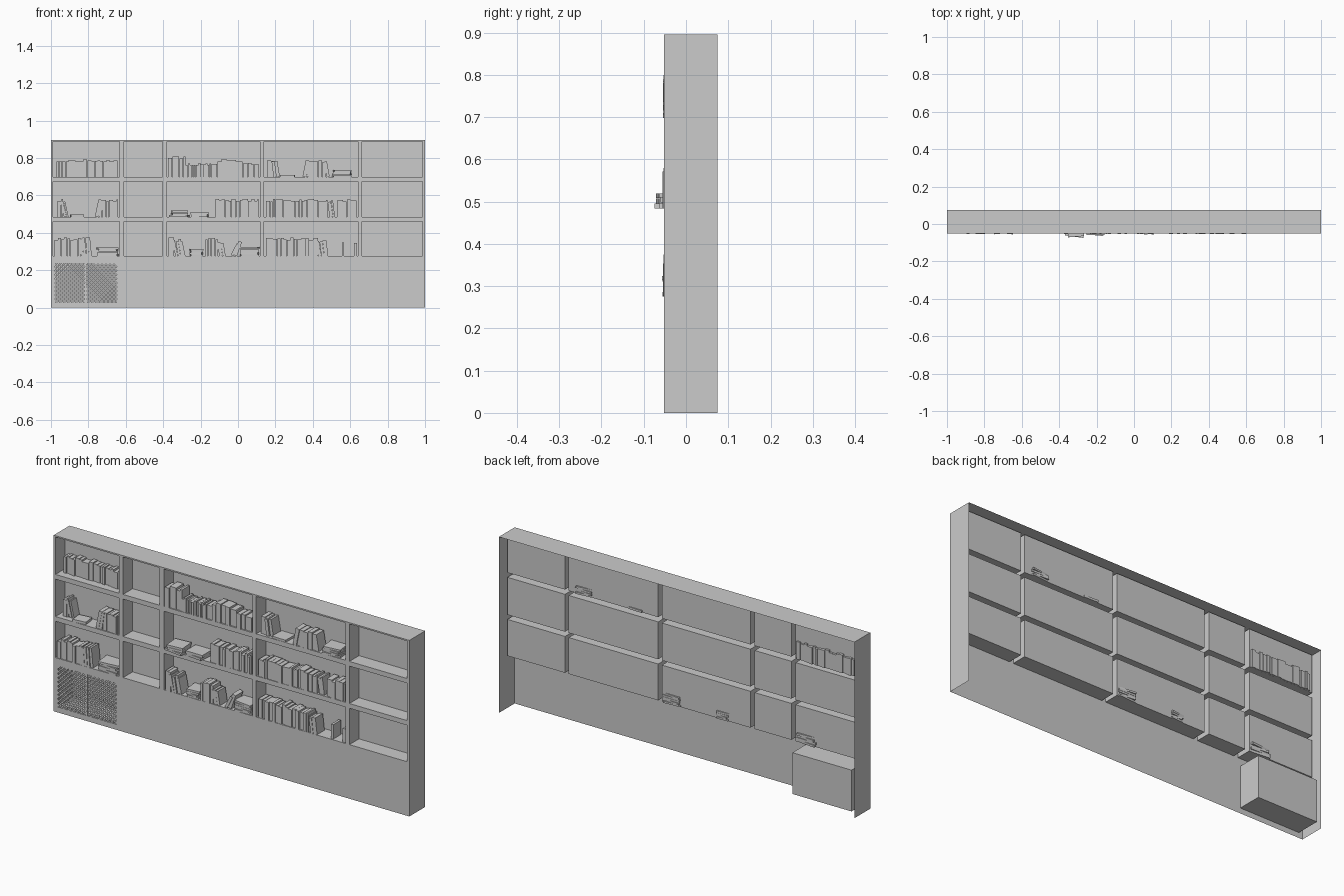
import bpy, bmesh, random
from math import radians
from mathutils import Matrix, Vector

if "Cube" in bpy.data.objects:
    bpy.data.objects.remove(bpy.data.objects["Cube"])

random.seed(4)
FRONT, BACK, NICHE, TOP = -0.052, 0.075, 0.025, 0.895
COLS = [(-0.99, -0.634), (-0.61, -0.404), (-0.38, 0.118), (0.139, 0.642), (0.663, 0.987)]
ROWS = [(0.275, 0.46), (0.484, 0.674), (0.698, 0.888)]
CAB = (-0.98, -0.647, 0.027, 0.237)


def finish(bm, name):
    me = bpy.data.meshes.new(name)
    bm.to_mesh(me)
    bm.free()
    ob = bpy.data.objects.new(name, me)
    bpy.context.collection.objects.link(ob)
    return ob


def quad(bm, *pts):
    bm.faces.new([bm.verts.new(p) for p in pts])


def box(bm, lo, hi, rot=None, pivot=(0, 0, 0)):
    """Box between two corners, optionally rotated about a pivot."""
    lo, hi = Vector(lo), Vector(hi)
    m = Matrix.Translation((lo + hi) / 2) @ Matrix.Diagonal((*(hi - lo), 1))
    if rot is not None:
        p = Matrix.Translation(pivot)
        m = p @ rot @ p.inverted() @ m
    return bmesh.ops.create_cube(bm, size=1, matrix=m)["verts"]


def pocket(bm, x0, x1, z0, z1, back):
    """Open-fronted recess: floor, ceiling, two sides and a back."""
    f = [(x0, FRONT, z0), (x1, FRONT, z0), (x1, FRONT, z1), (x0, FRONT, z1)]
    b = [(x, back, z) for x, _, z in f]
    for i in range(4):
        j = (i + 1) % 4
        quad(bm, f[j], f[i], b[i], b[j])
    quad(bm, *b)


# Front sheet with shelf and cabinet openings, plus top and side skins
openings = [(*c, *r) for c in COLS for r in ROWS] + [CAB]
xs = sorted({-1, 1, *(o[i] for o in openings for i in (0, 1))})
zs = sorted({0, TOP, *(o[i] for o in openings for i in (2, 3))})
bm = bmesh.new()
for x0, x1 in zip(xs, xs[1:]):
    for z0, z1 in zip(zs, zs[1:]):
        cx, cz = (x0 + x1) / 2, (z0 + z1) / 2
        if not any(a < cx < b and c < cz < d for a, b, c, d in openings):
            quad(bm, (x0, FRONT, z0), (x1, FRONT, z0), (x1, FRONT, z1), (x0, FRONT, z1))
quad(bm, (-1, FRONT, TOP), (1, FRONT, TOP), (1, BACK, TOP), (-1, BACK, TOP))
quad(bm, (1, FRONT, 0), (1, BACK, 0), (1, BACK, TOP), (1, FRONT, TOP))
quad(bm, (-1, BACK, 0), (-1, FRONT, 0), (-1, FRONT, TOP), (-1, BACK, TOP))
bmesh.ops.remove_doubles(bm, verts=bm.verts, dist=1e-4)
finish(bm, "wall_shell")

# Shelf niches and cabinet interior
bm = bmesh.new()
for o in openings[:-1]:
    pocket(bm, *o, NICHE)
finish(bm, "shelf_niches")
bm = bmesh.new()
pocket(bm, *CAB, 0.07)
finish(bm, "cabinet_box")

# Diagonal lattice doors, trimmed to the cabinet opening
bm = bmesh.new()
cx, cz = (CAB[0] + CAB[1]) / 2, (CAB[2] + CAB[3]) / 2
for sign, y in ((1, FRONT + 0.001), (-1, FRONT + 0.003)):
    rot = Matrix.Rotation(radians(45 * sign), 4, 'Y')
    for i in range(-13, 14):
        c = cx + i * 0.0215
        box(bm, (c - 0.0035, y, cz - 0.3), (c + 0.0035, y + 0.002, cz + 0.3), rot, (c, y, cz))
for co, no in (((CAB[0], 0, 0), (-1, 0, 0)), ((CAB[1], 0, 0), (1, 0, 0)),
               ((0, 0, CAB[2]), (0, 0, -1)), ((0, 0, CAB[3]), (0, 0, 1))):
    bmesh.ops.bisect_plane(bm, geom=bm.verts[:] + bm.edges[:] + bm.faces[:],
                           plane_co=co, plane_no=no, clear_outer=True)
finish(bm, "lattice_doors")
bm = bmesh.new()
for x in (cx - 0.0045, cx + 0.0005):
    box(bm, (x, FRONT, CAB[2]), (x + 0.004, FRONT + 0.006, CAB[3]))
finish(bm, "door_stiles")


def standing(bm, x0, x1, z, h, y=-0.05, depth=0.06, thick=0.018, lean=0):
    """Run of upright books; lean in degrees tips them towards +x."""
    x = x0
    while x < x1 - 0.006:
        t = min(thick * random.uniform(0.7, 1.3), x1 - x)
        hh = h * random.uniform(0.85, 1.0)
        yf = y + random.uniform(-0.004, 0.006)
        a = lean * random.uniform(0.8, 1.2)
        px = x + t if a > 0 else x
        box(bm, (x, yf, z), (x + t - 0.001, yf + depth, z + hh),
            Matrix.Rotation(radians(a), 4, 'Y'), (px, yf, z))
        x += t


def stack(bm, x0, x1, z, n, t=0.01, y=-0.05, depth=0.08):
    """Pile of books lying flat, each turned a little."""
    for i in range(n):
        s = random.uniform(0, 0.012)
        rot = Matrix.Rotation(radians(random.uniform(-8, 8)), 4, 'Z')
        box(bm, (x0 + s, y, z + i * t), (x1 - s / 2, y + depth, z + (i + 1) * t - 0.001),
            rot, ((x0 + x1) / 2, y + depth / 2, z))


B, M, T = (r[0] for r in ROWS)
SHELVES = {
    "books_top_left": [
        (standing, dict(x0=-0.97, x1=-0.64, z=T, h=0.095, y=-0.015, depth=0.05))],
    "books_top_middle": [
        (standing, dict(x0=-0.375, x1=-0.28, z=T, h=0.11, thick=0.03)),
        (standing, dict(x0=-0.28, x1=-0.11, z=T, h=0.074, thick=0.013)),
        (standing, dict(x0=-0.11, x1=0.025, z=T, h=0.097, thick=0.022)),
        (standing, dict(x0=0.03, x1=0.112, z=T, h=0.08))],
    "books_top_right": [
        (standing, dict(x0=0.155, x1=0.19, z=T, h=0.095, y=-0.04)),
        (standing, dict(x0=0.19, x1=0.225, z=T, h=0.09, y=-0.04, lean=-9)),
        (stack, dict(x0=0.225, x1=0.305, z=T, n=1, t=0.012)),
        (standing, dict(x0=0.345, x1=0.385, z=T, h=0.095, lean=10)),
        (standing, dict(x0=0.385, x1=0.475, z=T, h=0.095)),
        (standing, dict(x0=0.475, x1=0.492, z=T, h=0.085, lean=-9)),
        (stack, dict(x0=0.505, x1=0.605, z=T, n=4))],
    "books_middle_left": [
        (standing, dict(x0=-0.965, x1=-0.935, z=M, h=0.1, y=-0.025, depth=0.045)),
        (standing, dict(x0=-0.93, x1=-0.905, z=M, h=0.09, y=-0.025, depth=0.045, lean=-12)),
        (stack, dict(x0=-0.9, x1=-0.825, z=M, n=1, t=0.014, depth=0.06)),
        (standing, dict(x0=-0.765, x1=-0.73, z=M, h=0.095, lean=10)),
        (standing, dict(x0=-0.725, x1=-0.64, z=M, h=0.1))],
    "books_middle_center": [
        (stack, dict(x0=-0.365, x1=-0.265, z=M, n=3, t=0.012, y=-0.068)),
        (stack, dict(x0=-0.26, x1=-0.155, z=M, n=2, t=0.014, y=-0.06)),
        (standing, dict(x0=-0.12, x1=0.112, z=M, h=0.097, y=-0.052))],
    "books_middle_right": [
        (standing, dict(x0=0.15, x1=0.48, z=M, h=0.097)),
        (standing, dict(x0=0.49, x1=0.52, z=M, h=0.09, lean=-7)),
        (standing, dict(x0=0.53, x1=0.635, z=M, h=0.095))],
    "books_bottom_left": [
        (standing, dict(x0=-0.982, x1=-0.84, z=B, h=0.1)),
        (standing, dict(x0=-0.84, x1=-0.775, z=B, h=0.1, lean=-5)),
        (stack, dict(x0=-0.755, x1=-0.64, z=B, n=4, t=0.012))],
    "books_bottom_center": [
        (standing, dict(x0=-0.372, x1=-0.34, z=B, h=0.1)),
        (standing, dict(x0=-0.335, x1=-0.28, z=B, h=0.09, lean=-10)),
        (stack, dict(x0=-0.265, x1=-0.185, z=B, n=4)),
        (standing, dict(x0=-0.175, x1=-0.105, z=B, h=0.102)),
        (standing, dict(x0=-0.1, x1=-0.065, z=B, h=0.08, lean=-8)),
        (standing, dict(x0=-0.04, x1=0.0, z=B, h=0.08, lean=24)),
        (stack, dict(x0=0.01, x1=0.112, z=B, n=5))],
    "books_bottom_right": [
        (standing, dict(x0=0.15, x1=0.43, z=B, h=0.1)),
        (standing, dict(x0=0.43, x1=0.485, z=B, h=0.085, lean=-7)),
        (standing, dict(x0=0.555, x1=0.573, z=B, h=0.08)),
        (standing, dict(x0=0.62, x1=0.638, z=B, h=0.07))],
}
# Books, one object per shelf
for name, groups in SHELVES.items():
    bm = bmesh.new()
    for fn, kw in groups:
        fn(bm, **kw)
    finish(bm, name)
